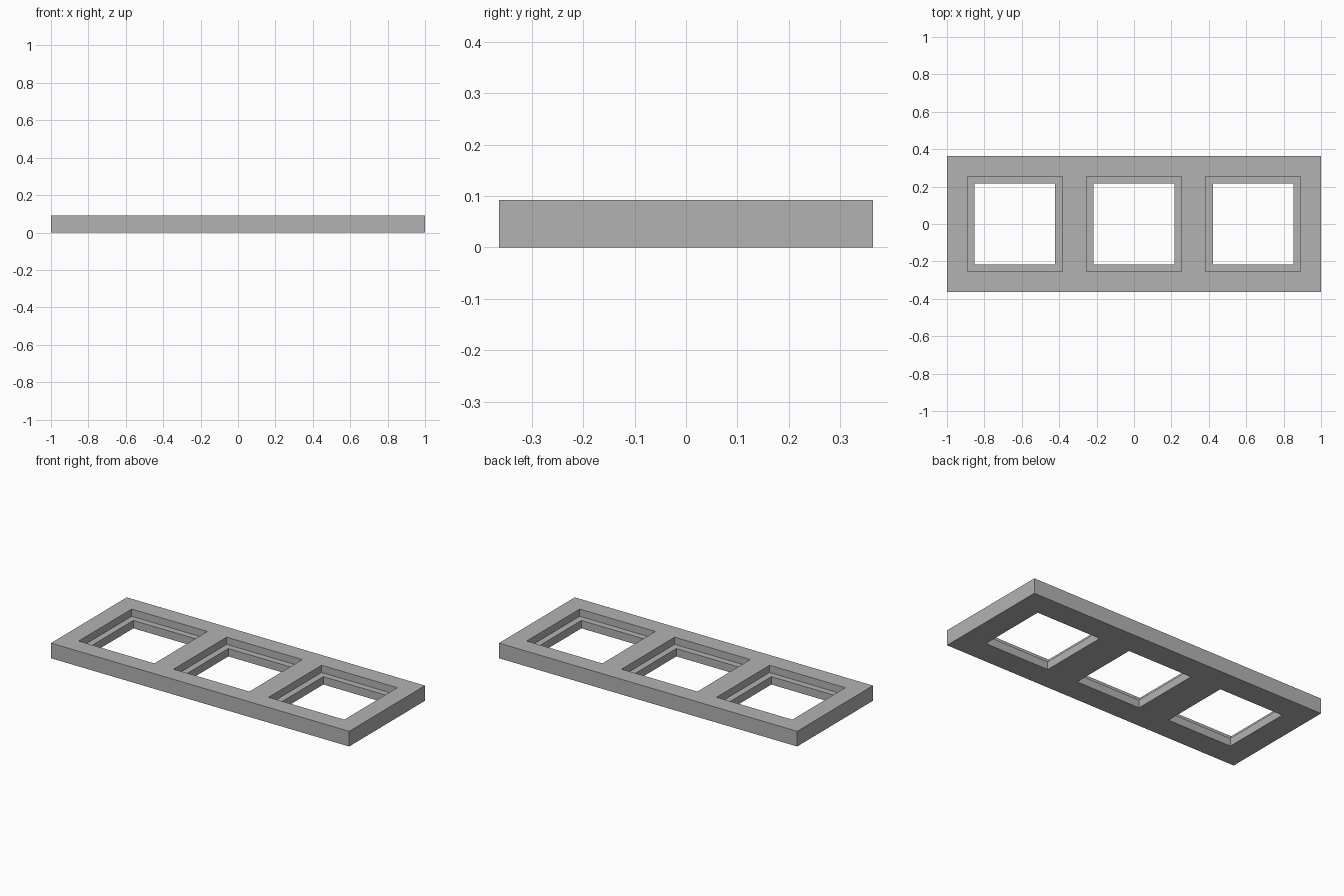
import bpy

cube = bpy.data.objects.get("Cube")
if cube:
    bpy.data.objects.remove(cube, do_unlink=True)

LENGTH, DEPTH, HEIGHT = 2.0, 0.726, 0.092
LEDGE_Z = 0.048                 # height of the step inside each window
PITCH = 0.637                   # spacing of the windows
RECESS, HOLE = 0.508, 0.431     # upper and lower window widths

grey = bpy.data.materials.new("grey")
grey.use_nodes = True
colour = (0.45, 0.45, 0.45, 1)
grey.diffuse_color = colour
grey.node_tree.nodes["Principled BSDF"].inputs["Base Color"].default_value = colour


def box(name, x, width, depth, bottom, top):
    bpy.ops.mesh.primitive_cube_add(size=1, location=(x, 0, (bottom + top) / 2))
    obj = bpy.context.object
    obj.name = name
    obj.scale = (width, depth, top - bottom)
    bpy.ops.object.transform_apply(location=True, rotation=False, scale=True)
    obj.data.materials.append(grey)
    return obj


def cut(target, cutter):
    mod = target.modifiers.new("cut", "BOOLEAN")
    mod.operation = "DIFFERENCE"
    mod.solver = "EXACT"
    mod.object = cutter
    bpy.context.view_layer.objects.active = target
    bpy.ops.object.modifier_apply(modifier=mod.name)
    bpy.data.objects.remove(cutter, do_unlink=True)


# Flat frame
frame = box("triple_window_frame", 0, LENGTH, DEPTH, 0, HEIGHT)

# Three stepped square windows: a wide recess above a narrower through hole
for i in (-1, 0, 1):
    x = i * PITCH
    cut(frame, box("recess_cutter", x, RECESS, RECESS, LEDGE_Z, HEIGHT + 0.1))
    cut(frame, box("hole_cutter", x, HOLE, HOLE, -0.1, HEIGHT + 0.1))
